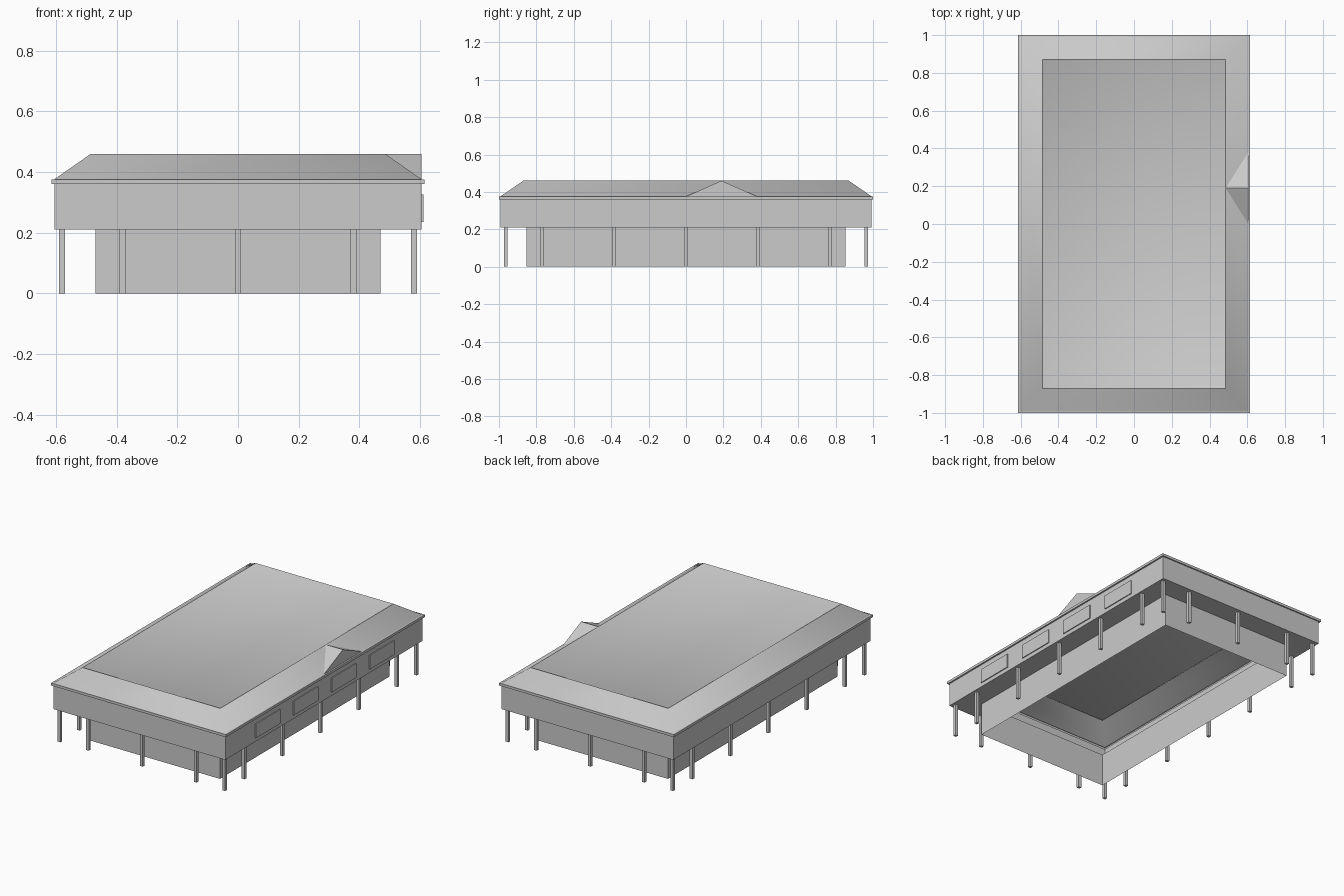
import bpy, bmesh, math

if "Cube" in bpy.data.objects:
    bpy.data.objects.remove(bpy.data.objects["Cube"])


def finish(name, bm, smooth=None):
    me = bpy.data.meshes.new(name)
    bm.to_mesh(me)
    bm.free()
    ob = bpy.data.objects.new(name, me)
    bpy.context.collection.objects.link(ob)
    if smooth:
        bpy.context.view_layer.objects.active = ob
        ob.select_set(True)
        bpy.ops.object.shade_smooth_by_angle(angle=math.radians(smooth))
        ob.select_set(False)
    return ob


def loft(name, rects, cap=False, smooth=None):
    """Sheet through centred rectangles given as (half x, half y, z)."""
    bm = bmesh.new()
    rings = [[bm.verts.new((sx * x, sy * y, z))
              for sx, sy in ((-1, -1), (1, -1), (1, 1), (-1, 1))]
             for x, y, z in rects]
    for a, b in zip(rings, rings[1:]):
        for i in range(4):
            j = (i + 1) % 4
            bm.faces.new((a[i], a[j], b[j], b[i]))
    if cap:
        bm.faces.new(rings[-1])
    return finish(name, bm, smooth)


def box(name, center, size):
    bm = bmesh.new()
    bmesh.ops.create_cube(bm, size=1)
    for v in bm.verts:
        v.co = [c + p * s for c, p, s in zip(center, v.co, size)]
    return finish(name, bm)


# Recessed ground-floor wall, soffit and overhanging upper wall
loft("inner_wall", [(0.47, 0.853, 0), (0.47, 0.853, 0.21)])
loft("upper_wall", [(0.47, 0.853, 0.21), (0.605, 0.992, 0.21),
                    (0.605, 0.992, 0.36)])

# Thin eave band
loft("eave", [(0.605, 0.992, 0.36), (0.615, 1.0, 0.36),
              (0.615, 1.0, 0.376), (0.605, 0.992, 0.376)])

# Hipped skirt roof with a slightly sunken flat top
loft("roof", [(0.605, 0.992, 0.376), (0.485, 0.87, 0.46),
              (0.477, 0.862, 0.455)], cap=True, smooth=50)

# Small gable on the right side, its ridge meeting the roof rim
bm = bmesh.new()
left, right, apex, ridge = [bm.verts.new(p) for p in (
    (0.605, 0.0, 0.376), (0.605, 0.38, 0.376),
    (0.605, 0.19, 0.46), (0.485, 0.19, 0.46))]
bm.faces.new((left, right, apex))
bm.faces.new((left, apex, ridge))
bm.faces.new((right, ridge, apex))
finish("gable", bm)

# Window panels on the right side
for i in range(4):
    box(f"window_panel_{i}", (0.606, -0.57 + i * 0.382, 0.28),
        (0.01, 0.245, 0.09))

# Posts all round under the overhang
spots = [(s * 0.58, y) for s in (-1, 1)
         for y in (-0.963, -0.768, -0.384, 0, 0.384, 0.768, 0.963)]
spots += [(x, s * 0.963) for s in (-1, 1) for x in (-0.38, 0, 0.38)]
for i, (x, y) in enumerate(spots):
    box(f"post_{i}", (x, y, 0.105), (0.02, 0.018, 0.21))
